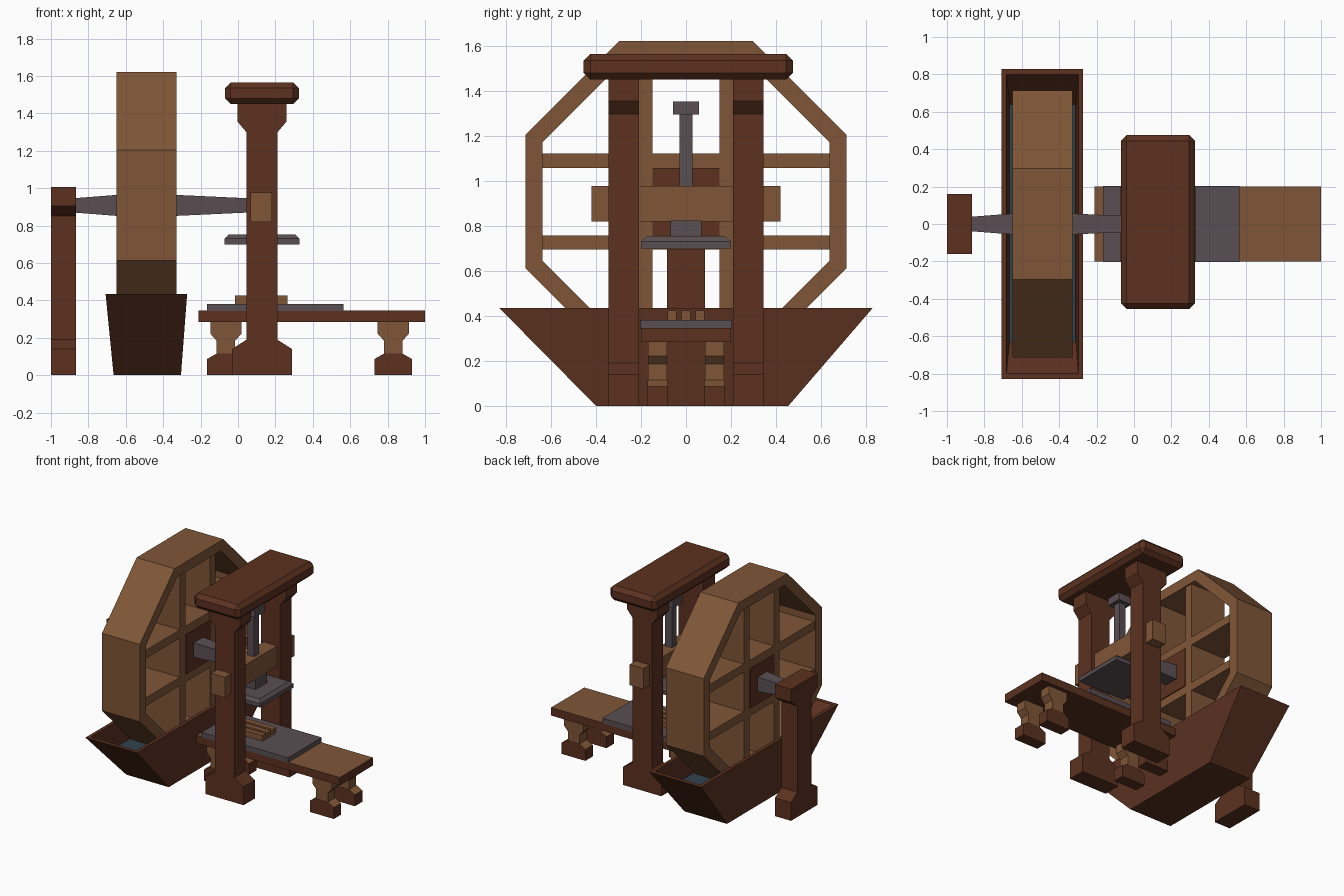
import bpy, bmesh, math

if "Cube" in bpy.data.objects:
    bpy.data.objects.remove(bpy.data.objects["Cube"])


def material(name, rgb):
    m = bpy.data.materials.new(name)
    m.diffuse_color = (*rgb, 1)
    m.use_nodes = True
    m.node_tree.nodes["Principled BSDF"].inputs["Base Color"].default_value = m.diffuse_color
    return m


WOOD = material("light_wood", (0.215, 0.094, 0.039))
RED = material("dark_red_wood", (0.107, 0.031, 0.0145))
METAL = material("grey_metal", (0.102, 0.077, 0.085))
WATER = material("water", (0.033, 0.055, 0.073))


def finish(name, bm, mat, top_mat=None):
    bmesh.ops.recalc_face_normals(bm, faces=bm.faces)
    me = bpy.data.meshes.new(name)
    me.materials.append(mat)
    if top_mat:  # upward faces get their own colour
        me.materials.append(top_mat)
        for f in bm.faces:
            f.material_index = int(f.normal.z > 0.3)
    bm.to_mesh(me)
    bm.free()
    ob = bpy.data.objects.new(name, me)
    bpy.context.collection.objects.link(ob)
    return ob


def loft(name, rings, mat, top_mat=None, caps=True, closed=False):
    """Skin between successive rings of points."""
    bm = bmesh.new()
    vs = [[bm.verts.new(p) for p in r] for r in rings]
    n = len(vs[0])
    pairs = list(zip(vs, vs[1:])) + ([(vs[-1], vs[0])] if closed else [])
    for a, b in pairs:
        for i in range(n):
            j = (i + 1) % n
            bm.faces.new((a[i], a[j], b[j], b[i]))
    if caps and not closed:
        bm.faces.new(vs[0])
        bm.faces.new(vs[-1])
    return finish(name, bm, mat, top_mat)


def rect(x0, x1, y0, y1, z):
    return [(x0, y0, z), (x1, y0, z), (x1, y1, z), (x0, y1, z)]


def box(name, x0, x1, y0, y1, z0, z1, mat, top_mat=None):
    return loft(name, [rect(x0, x1, y0, y1, z0), rect(x0, x1, y0, y1, z1)], mat, top_mat)


def mirrored(half, c):
    """Symmetric outline from (half width, height) pairs."""
    return [(c + w, z) for w, z in half] + [(c - w, z) for w, z in reversed(half)]


def prism_y(name, outline, y0, y1, mat, top_mat=None):
    return loft(name, [[(x, y, z) for x, z in outline] for y in (y0, y1)], mat, top_mat)


# Water wheel: octagonal rim, spokes and hub
WX0, WX1, CZ = -0.65, -0.33, 0.908


def octagon(apothem, x):
    r = apothem / math.cos(math.pi / 8)
    return [(x, r * math.cos(a), CZ + r * math.sin(a))
            for a in (math.pi / 8 + k * math.pi / 4 for k in range(8))]


loft("wheel_rim", [octagon(0.714, WX0), octagon(0.714, WX1),
                   octagon(0.637, WX1), octagon(0.637, WX0)], WOOD, closed=True)
for s in (-1, 1):
    a, b = sorted((s * 0.15, s * 0.213))
    box("wheel_upright_spoke", WX0 + 0.01, WX1 - 0.01, a, b, CZ - 0.64, CZ + 0.64, WOOD)
    box("wheel_level_spoke", WX0 + 0.012, WX1 - 0.012, -0.64, 0.64, CZ + a, CZ + b, WOOD)
box("wheel_hub", WX0 + 0.005, WX1 - 0.005, -0.15, 0.15, CZ - 0.15, CZ + 0.15, RED)

# Tapered square axle
loft("axle", [[(x, -h, CZ - h), (x, h, CZ - h), (x, h, CZ + h), (x, -h, CZ + h)]
              for x, h in ((-0.88, 0.038), (WX0, 0.056), (WX1, 0.056), (0.08, 0.037))], METAL)

# Axle support with flared head and foot
support = mirrored([(0.16, 0), (0.16, 0.14), (0.085, 0.19),
                    (0.085, 0.85), (0.16, 0.905), (0.16, 1.005)], 0)
loft("axle_support", [[(x, y, z) for y, z in support] for x in (-1.0, -0.865)], RED)

# Hollow trough and its water
loft("trough", [rect(-0.665, -0.305, -0.40, 0.455, 0),
                rect(-0.708, -0.272, -0.83, 0.83, 0.435),
                rect(-0.682, -0.298, -0.80, 0.80, 0.435),
                rect(-0.645, -0.325, -0.42, 0.45, 0.03)], RED)
box("trough_water", -0.668, -0.312, -0.63, 0.64, 0.25, 0.256, WATER)

# Press frame: posts, top beam and cross beam
PX = 0.128
post = mirrored([(0.161, 0), (0.161, 0.14), (0.082, 0.19),
                 (0.082, 1.298), (0.13, 1.355), (0.13, 1.46)], PX)
for s in (-1, 1):
    prism_y("press_post", post, s * 0.21, s * 0.345, RED)


def ring(hx, hy, cy, z):
    return rect(PX - hx, PX + hx, cy - hy, cy + hy, z)


top = box("top_beam", PX - 0.197, PX + 0.197, -0.455, 0.475, 1.45, 1.565, RED)
bm = bmesh.new()
bm.from_mesh(top.data)
bmesh.ops.bevel(bm, geom=bm.edges[:], offset=0.03, segments=1, affect='EDGES')
bm.to_mesh(top.data)
bm.free()
box("cross_beam", 0.067, 0.183, -0.42, 0.42, 0.82, 0.977, WOOD)

# Press screw, cap, neck and plate
box("press_screw", PX - 0.028, PX + 0.028, -0.028, 0.028, 0.97, 1.30, METAL)
box("screw_cap", PX - 0.057, PX + 0.057, -0.057, 0.057, 1.295, 1.352, METAL)
box("press_neck", PX - 0.068, PX + 0.068, -0.068, 0.068, 0.745, 0.825, METAL)
loft("press_plate", [ring(0.2, 0.2, 0, 0.70), ring(0.2, 0.2, 0, 0.73),
                     ring(0.178, 0.178, 0, 0.752)], METAL)

# Work table with bed and slats
box("table_top", -0.21, 1.0, -0.2, 0.2, 0.285, 0.346, RED, WOOD)
box("table_bed", -0.165, 0.565, -0.203, 0.203, 0.343, 0.382, METAL)
for y in (-0.062, 0, 0.062):
    box("bed_slat", -0.015, 0.265, y - 0.02, y + 0.02, 0.378, 0.425, WOOD)

# Table legs: red feet under wooden uprights
for x in (-0.065, 0.83):
    for s in (-1, 1):
        upright = mirrored([(0.05, 0.10), (0.05, 0.185), (0.083, 0.222), (0.083, 0.29)], x)
        foot = mirrored([(0.1, 0), (0.1, 0.087), (0.05, 0.115)], x)
        prism_y("table_leg", upright, s * 0.085, s * 0.17, WOOD)
        prism_y("leg_foot", foot, s * 0.083, s * 0.172, RED, WOOD)
